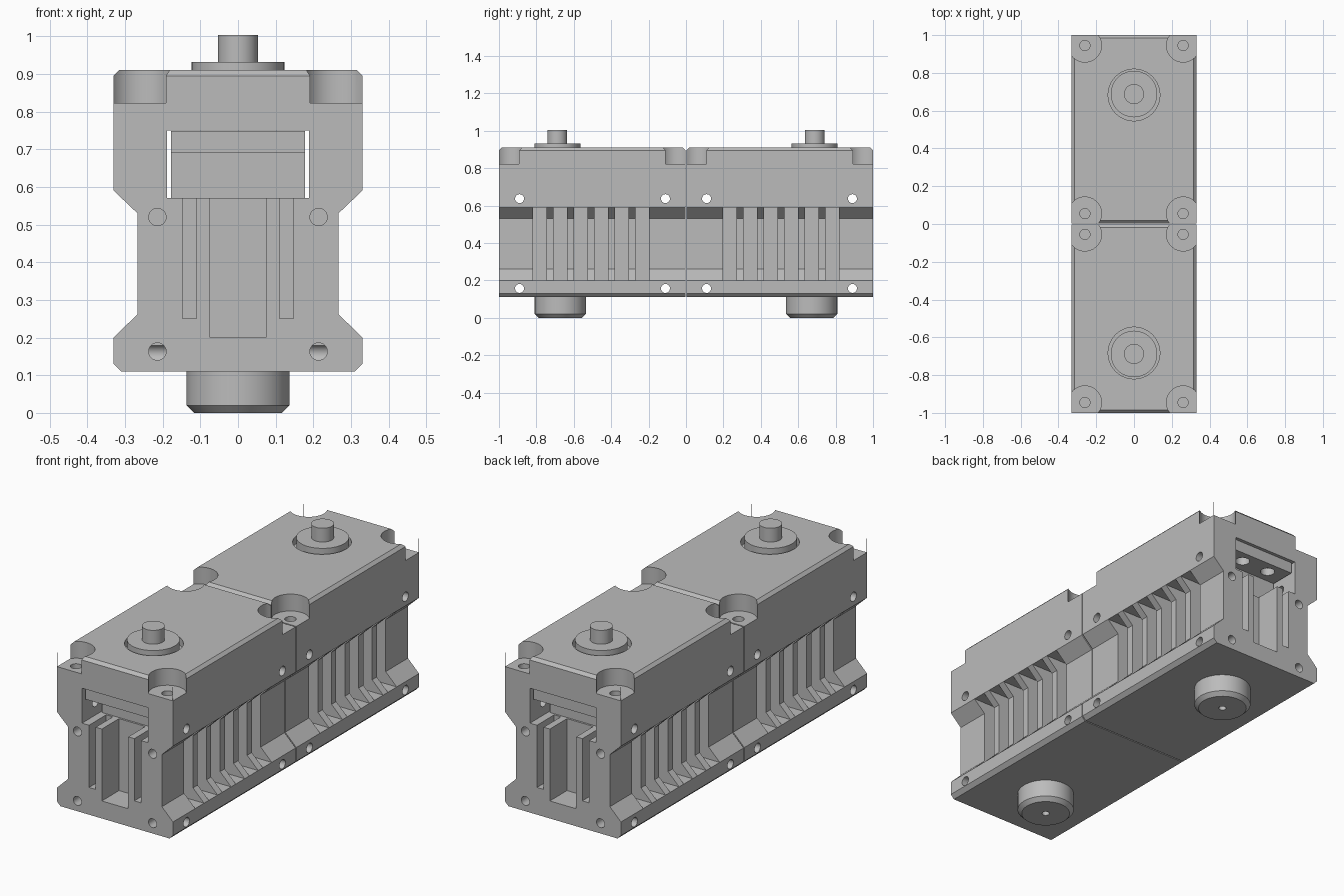
import bpy, bmesh, math
from mathutils import Matrix, Vector

if "Cube" in bpy.data.objects:
    bpy.data.objects.remove(bpy.data.objects["Cube"], do_unlink=True)

grey = bpy.data.materials.new("machined_grey")
grey.use_nodes = True
COLOUR = (0.5, 0.5, 0.5, 1)
grey.diffuse_color = COLOUR
grey.node_tree.nodes["Principled BSDF"].inputs["Base Color"].default_value = COLOUR


def add_box(bm, x, y, z):
    """Box from (low, high) ranges."""
    size = [r[1] - r[0] for r in (x, y, z)]
    mid = Vector([(r[0] + r[1]) / 2 for r in (x, y, z)])
    bmesh.ops.create_cube(bm, size=1, matrix=Matrix.Translation(mid) @ Matrix.Diagonal((*size, 1)))


def add_cyl(bm, start, end, r, r_end=None, sides=40):
    """Capped cylinder or cone between two points."""
    a, b = Vector(start), Vector(end)
    turn = (b - a).to_track_quat('Z', 'Y').to_matrix().to_4x4()
    bmesh.ops.create_cone(bm, cap_ends=True, segments=sides, radius1=r,
                          radius2=r if r_end is None else r_end, depth=(b - a).length,
                          matrix=Matrix.Translation((a + b) / 2) @ turn)


def finish(bm, name):
    bmesh.ops.recalc_face_normals(bm, faces=bm.faces)
    mesh = bpy.data.meshes.new(name)
    bm.to_mesh(mesh)
    bm.free()
    mesh.materials.append(grey)
    ob = bpy.data.objects.new(name, mesh)
    bpy.context.collection.objects.link(ob)
    return ob


def activate(ob):
    bpy.ops.object.select_all(action='DESELECT')
    ob.select_set(True)
    bpy.context.view_layer.objects.active = ob


def cut(ob, bm):
    """Subtract a bmesh of separate solids."""
    cutter = finish(bm, "cutter")
    cutter.hide_render = True
    mod = ob.modifiers.new("cut", 'BOOLEAN')
    mod.operation, mod.solver, mod.object = 'DIFFERENCE', 'EXACT', cutter
    activate(ob)
    bpy.ops.object.modifier_apply(modifier=mod.name)
    bpy.data.objects.remove(cutter, do_unlink=True)


SIDES = (-1, 1)
Y0, Y1 = 0.003, 1.0
BOLT_Y = (0.055, 0.945)
PIN_Y = (0.11, 0.89)

# Waisted body, extruded along y
half = [(0.31, 0.11), (0.33, 0.13), (0.33, 0.2), (0.267, 0.262),
        (0.267, 0.53), (0.33, 0.59), (0.33, 0.75)]
outline = half + [(-x, z) for x, z in reversed(half)]
bm = bmesh.new()
face = bm.faces.new([bm.verts.new((x, Y0, z)) for x, z in outline])
ext = bmesh.ops.extrude_face_region(bm, geom=[face])
bmesh.ops.translate(bm, verts=[v for v in ext["geom"] if isinstance(v, bmesh.types.BMVert)],
                    vec=(0, Y1 - Y0, 0))
body = finish(bm, "body")

# Side cooling grooves
bm = bmesh.new()
for s in SIDES:
    for i in range(6):
        y = 0.197 + i * 0.11
        add_box(bm, sorted((s * 0.2, s * 0.4)), (y, y + 0.072), (0.2, 0.59))
cut(body, bm)

# End slots, then the channel above them
bm = bmesh.new()
add_box(bm, (-0.075, 0.075), (0.86, 1.1), (0.2, 0.6))
for s in SIDES:
    add_box(bm, sorted((s * 0.11, s * 0.148)), (0.86, 1.1), (0.25, 0.6))
cut(body, bm)
bm = bmesh.new()
add_box(bm, (-0.188, 0.188), (-0.1, 1.1), (0.57, 0.8))
cut(body, bm)

# Cross pin holes, end holes and bolt holes
bm = bmesh.new()
for y in PIN_Y:
    for z in (0.157, 0.637):
        add_cyl(bm, (-0.5, y, z), (0.5, y, z), 0.024, sides=24)
cut(body, bm)
bm = bmesh.new()
for s in SIDES:
    for z in (0.163, 0.52):
        add_cyl(bm, (s * 0.214, 0.88, z), (s * 0.214, 1.1, z), 0.023, sides=24)
cut(body, bm)
bm = bmesh.new()
for s in SIDES:
    for y in BOLT_Y:
        add_cyl(bm, (s * 0.26, y, 0.6), (s * 0.26, y, 0.8), 0.027, sides=24)
cut(body, bm)

# Lid with chamfered top edges, corner counterbores and plunger recess
bm = bmesh.new()
add_box(bm, (-0.33, 0.33), (Y0, Y1), (0.75, 0.91))
top_edges = [e for e in bm.edges if all(v.co.z > 0.9 for v in e.verts)]
bmesh.ops.bevel(bm, geom=top_edges, offset=0.015, segments=1, affect='EDGES')
lid = finish(bm, "lid")
bm = bmesh.new()
for s in SIDES:
    for y in BOLT_Y:
        add_cyl(bm, (s * 0.26, y, 0.823), (s * 0.26, y, 1), 0.088, sides=48)
add_cyl(bm, (0, 0.683, 0.87), (0, 0.683, 1), 0.137, sides=48)
cut(lid, bm)
bm = bmesh.new()
for s in SIDES:
    for y in BOLT_Y:
        add_cyl(bm, (s * 0.26, y, 0.7), (s * 0.26, y, 0.9), 0.027, sides=24)
cut(lid, bm)

# Terminal block inside the channel, with an overhanging drilled lip
bm = bmesh.new()
add_box(bm, (-0.178, 0.178), (0.15, 0.85), (0.57, 0.69))
core = finish(bm, "terminal_block")
bm = bmesh.new()
add_box(bm, (-0.178, 0.178), (0.015, 0.985), (0.69, 0.748))
lip = finish(bm, "terminal_lip")
bm = bmesh.new()
for s in SIDES:
    add_cyl(bm, (s * 0.08, 0.92, 0.6), (s * 0.08, 0.92, 0.73), 0.035, sides=24)
cut(lip, bm)

# Plunger collar and stem on top
bm = bmesh.new()
add_cyl(bm, (0, 0.688, 0.87), (0, 0.688, 0.932), 0.123, sides=48)
collar = finish(bm, "plunger_collar")
bm = bmesh.new()
add_cyl(bm, (0, 0.688, 0.92), (0, 0.688, 1.003), 0.053)
stem = finish(bm, "plunger_stem")

# Round foot with a chamfered rim and centre hole
bm = bmesh.new()
add_cyl(bm, (0, 0.672, 0.11), (0, 0.672, 0), 0.137, sides=48)
rim = [e for e in bm.edges if all(v.co.z < 0.01 for v in e.verts)]
bmesh.ops.bevel(bm, geom=rim, offset=0.02, segments=1, affect='EDGES')
foot = finish(bm, "foot")
bm = bmesh.new()
add_cyl(bm, (0, 0.672, -0.1), (0, 0.672, 0.08), 0.018, sides=20)
cut(foot, bm)

# Smooth the round walls and repeat the module at the front
for ob in (body, lid, core, lip, collar, stem, foot):
    activate(ob)
    bpy.ops.object.shade_smooth_by_angle(angle=math.radians(30))
    twin = bpy.data.objects.new("front_" + ob.name, ob.data)
    twin.rotation_euler.z = math.pi
    bpy.context.collection.objects.link(twin)
    ob.name = "back_" + ob.name
